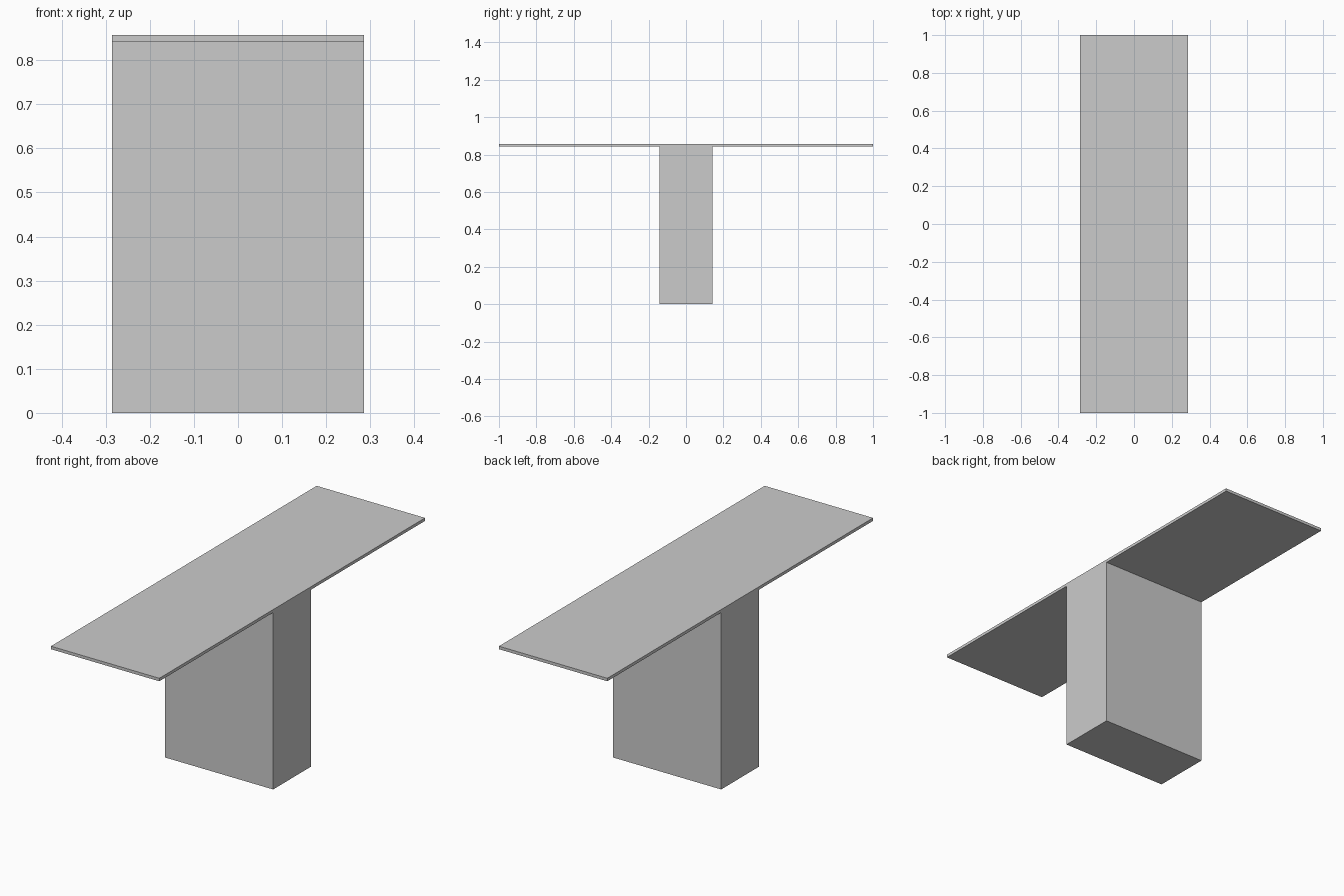
import bpy
import bmesh
from mathutils import Matrix

cube = bpy.data.objects.get("Cube")
if cube:
    bpy.data.objects.remove(cube, do_unlink=True)

WIDTH, LENGTH, HEIGHT = 0.571, 2.0, 0.857
SLAB, DEPTH = 0.0143, 0.286

# Single plain grey
grey = bpy.data.materials.new("plain_grey")
grey.use_nodes = True
colour = (0.6, 0.6, 0.6, 1)
grey.diffuse_color = colour
grey.node_tree.nodes["Principled BSDF"].inputs["Base Color"].default_value = colour


def add_box(name, size, bottom):
    """Centred box with its underside at the given height."""
    mesh = bpy.data.meshes.new(name)
    bm = bmesh.new()
    place = Matrix.Translation((0, 0, bottom + size[2] / 2)) @ Matrix.Diagonal((*size, 1))
    bmesh.ops.create_cube(bm, size=1, matrix=place)
    bm.to_mesh(mesh)
    bm.free()
    mesh.materials.append(grey)
    obj = bpy.data.objects.new(name, mesh)
    bpy.context.collection.objects.link(obj)
    return obj


# Pedestal and thin top
add_box("pedestal", (WIDTH, DEPTH, HEIGHT - SLAB), 0)
add_box("table_top", (WIDTH, LENGTH, SLAB), HEIGHT - SLAB)
